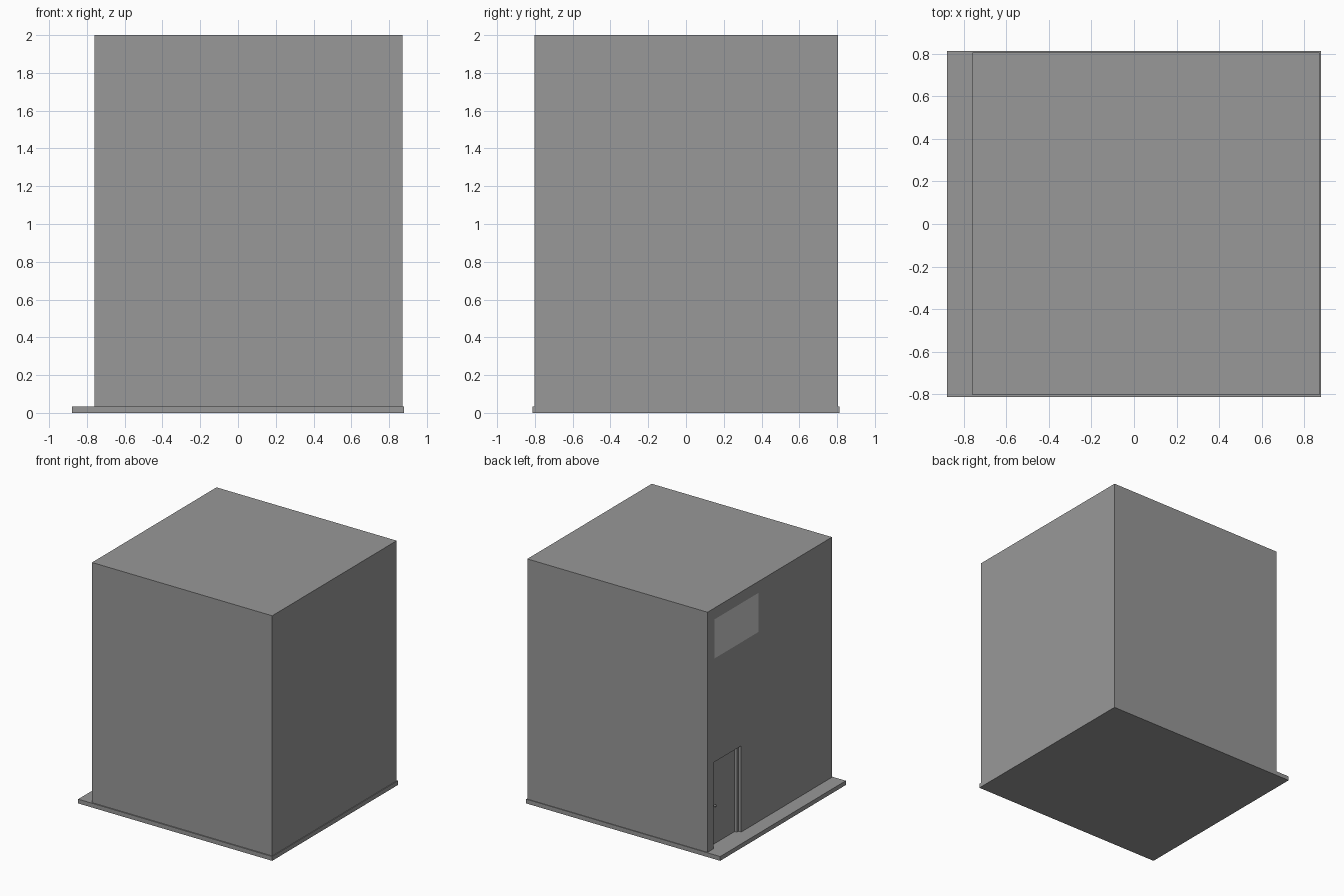
import bpy, bmesh
from mathutils import Vector

if "Cube" in bpy.data.objects:
    bpy.data.objects.remove(bpy.data.objects["Cube"])

dark = bpy.data.materials.new("dark_grey")
dark.diffuse_color = (0.314, 0.314, 0.314, 1)
dark.use_nodes = True
dark.node_tree.nodes["Principled BSDF"].inputs["Base Color"].default_value = dark.diffuse_color


def box(name, lo, hi):
    """Axis-aligned dark box between two corners."""
    lo, hi = Vector(lo), Vector(hi)
    bm = bmesh.new()
    bmesh.ops.create_cube(bm, size=1)
    for v in bm.verts:
        v.co = Vector(((lo + hi)[i] / 2 + v.co[i] * (hi - lo)[i] for i in range(3)))
    me = bpy.data.meshes.new(name)
    bm.to_mesh(me)
    bm.free()
    me.materials.append(dark)
    ob = bpy.data.objects.new(name, me)
    bpy.context.collection.objects.link(ob)
    return ob


WALL = -0.759           # street face of the building
BASE = 0.035            # pavement height
Y0, Y1, TOP = 0.37, 0.73, 0.74   # doorway extents

# pavement slab
box("pavement", (-0.878, -0.812, 0), (0.878, 0.812, BASE))

# building block with a doorway recess
body = box("building", (WALL, -0.803, BASE), (0.872, 0.806, 2))
cutter = box("doorway_cutter", (WALL - 0.1, Y0, BASE - 0.1), (WALL + 0.055, Y1, TOP))
cutter.hide_render = True
cutter.hide_set(True)
cut = body.modifiers.new("doorway", 'BOOLEAN')
cut.operation = 'DIFFERENCE'
cut.solver = 'EXACT'
cut.object = cutter

# door frame strips
F0, F1, W = WALL + 0.025, WALL + 0.055, 0.02
box("frame_right", (F0, Y0, BASE), (F1, Y0 + W, TOP))
box("frame_left", (F0, Y1 - W, BASE), (F1, Y1, TOP))
box("frame_top", (F0, Y0 + W, TOP - W), (F1, Y1 - W, TOP))

# door leaf and knob
box("door", (WALL + 0.045, Y0 + W, BASE), (F1, Y1 - W, TOP - W))
bpy.ops.mesh.primitive_uv_sphere_add(segments=12, ring_count=6, radius=0.01,
                                     location=(WALL + 0.036, 0.655, 0.35))
knob = bpy.context.object
knob.name = "door_knob"
knob.data.materials.append(dark)

# flat sign panel on the wall, lighter than the building
me = bpy.data.meshes.new("sign_panel")
x = WALL - 0.004
me.from_pydata([(x, 0.15, 1.59), (x, 0.15, 1.91), (x, 0.72, 1.91), (x, 0.72, 1.59)],
               [], [(0, 1, 2, 3)])
bpy.context.collection.objects.link(bpy.data.objects.new("sign_panel", me))
